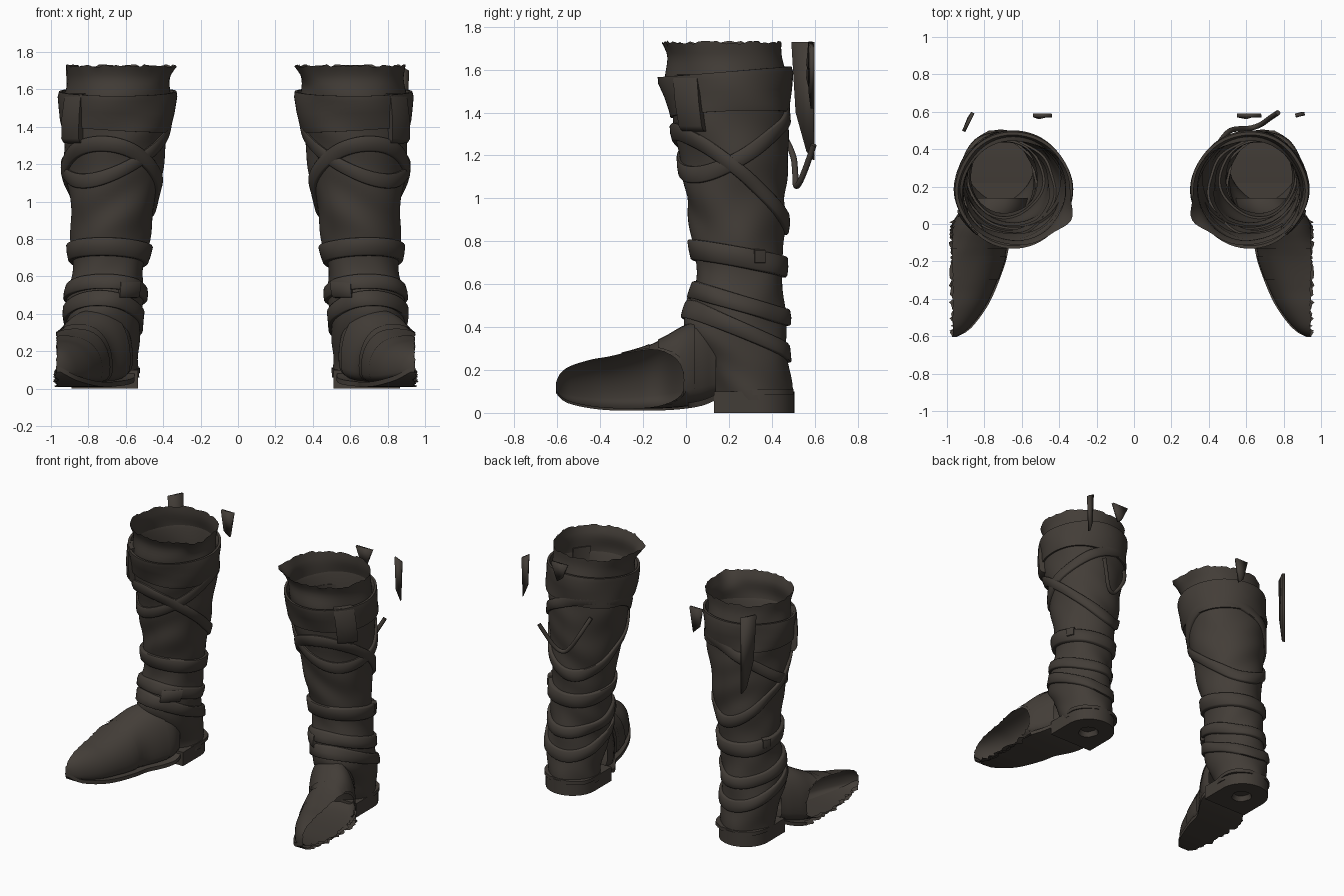
import bpy, bmesh, math, random
from mathutils import Vector

if "Cube" in bpy.data.objects:
    bpy.data.objects.remove(bpy.data.objects["Cube"])

random.seed(4)
leather = bpy.data.materials.new("dark brown leather")
leather.diffuse_color = (0.056, 0.047, 0.039, 1)
leather.use_nodes = True
leather.node_tree.nodes["Principled BSDF"].inputs["Base Color"].default_value = leather.diffuse_color
CUT = 0.945         # outer limit where the feet are sliced open

# shaft: z, xmin, xmax, ymin, ymax (right boot)
SHAFT = [(0.06, .51, .86, .13, .49), (0.15, .51, .87, .11, .49), (0.25, .50, .88, .07, .48),
         (0.38, .495, .895, .00, .465), (0.50, .485, .88, .01, .46), (0.65, .475, .865, .05, .45),
         (0.80, .45, .865, .03, .455), (1.00, .415, .875, .00, .465), (1.20, .375, .90, -.03, .475),
         (1.40, .345, .91, -.07, .475), (1.55, .335, .905, -.09, .465), (1.66, .34, .885, -.09, .45),
         (1.73, .315, .895, -.12, .45)]
# foot: y, centre x, half width, top z, bottom z
FOOT = [(-.605, .985, .05, .16, .09), (-.59, .98, .08, .185, .07), (-.55, .975, .125, .215, .045),
        (-.45, .955, .18, .247, .022), (-.35, .925, .20, .265, .012), (-.20, .86, .19, .305, .01),
        (-.10, .815, .17, .35, .012), (.0, .76, .18, .405, .02), (.08, .715, .175, .42, .035),
        (.16, .69, .15, .40, .065), (.35, .685, .175, .3, .085), (.45, .68, .14, .25, .085),
        (.50, .68, .06, .2, .085)]


def lookup(table, k):
    """Smoothly interpolated row of a table."""
    k = min(max(k, table[0][0]), table[-1][0])
    i = max(j for j in range(len(table) - 1) if table[j][0] <= k)
    a, b = table[i], table[i + 1]
    p, n = table[max(i - 1, 0)], table[min(i + 2, len(table) - 1)]
    h = b[0] - a[0]
    t = (k - a[0]) / h
    out = []
    for c in range(1, len(a)):
        ma = (b[c] - p[c]) / (b[0] - p[0]) * h
        mb = (n[c] - a[c]) / (n[0] - a[0]) * h
        out.append((2*t**3 - 3*t*t + 1) * a[c] + (t**3 - 2*t*t + t) * ma
                   + (3*t*t - 2*t**3) * b[c] + (t**3 - t*t) * mb)
    return out


def shaft_point(th, z, off=0.0):
    x0, x1, y0, y1 = lookup(SHAFT, z)
    wr = 0.004 * math.sin(z * 24 + 2.2 * math.sin(th * 2 + z * 3)) + 0.004 * math.sin(z * 17 + th * 4)
    spout = 0.045 * math.exp(-((th % math.tau - 3.6) / 0.25) ** 2) * max(0, (z - 1.62) / 0.11)
    d = off + wr + spout
    return Vector(((x0 + x1) / 2 + ((x1 - x0) / 2 + d) * math.cos(th),
                   (y0 + y1) / 2 + ((y1 - y0) / 2 + d) * math.sin(th), z))


def grid(rows, ring=True, closed=False, cap0=False, cap1=False):
    """Mesh from rows of points."""
    bm = bmesh.new()
    vs = [[bm.verts.new(p) for p in r] for r in rows]
    n, m = len(vs), len(vs[0])
    for i in range(n if closed else n - 1):
        for j in range(m if ring else m - 1):
            a, b = vs[i], vs[(i + 1) % n]
            bm.faces.new((a[j], a[(j + 1) % m], b[(j + 1) % m], b[j]))
    if cap0:
        bm.faces.new(vs[0][::-1])
    if cap1:
        bm.faces.new(vs[-1])
    bmesh.ops.recalc_face_normals(bm, faces=bm.faces)
    return bm


def finish(bm, name, angle=40):
    me = bpy.data.meshes.new(name)
    bm.to_mesh(me)
    bm.free()
    ob = bpy.data.objects.new(name, me)
    bpy.context.collection.objects.link(ob)
    me.materials.append(leather)
    bpy.context.view_layer.objects.active = ob
    ob.select_set(True)
    bpy.ops.object.shade_smooth_by_angle(angle=math.radians(angle))
    ob.select_set(False)
    return ob


def both(bm, name, angle=40):
    """Slice the outer side open, then make the right part and its mirrored left part."""
    r = bmesh.ops.bisect_plane(bm, geom=bm.verts[:] + bm.edges[:] + bm.faces[:],
                               plane_co=(CUT, 0, 0), plane_no=(1, 0, 0), clear_outer=True)
    for v in r["geom_cut"]:
        if isinstance(v, bmesh.types.BMVert):
            rag = .02 if v.co.z < .09 else .004
            v.co.x += random.uniform(-rag, rag)
    left = bm.copy()
    for v in left.verts:
        v.co.x = -v.co.x - 0.025
    bmesh.ops.reverse_faces(left, faces=left.faces[:])
    finish(bm, "right_" + name, angle)
    finish(left, "left_" + name, angle)


# boot shaft: open wrinkled tube with a ragged rim
N = 80
rows = []
for i in range(71):
    z = 0.06 + 1.665 * i / 70
    rows.append([shaft_point(math.tau * j / N, z) for j in range(N)])
for p in rows[-1]:
    p.z += random.uniform(-.006, .01)
both(grid(rows, cap0=True), "shaft", 60)


def strap(name, mid, amp, phase, w, t, a0=0.0, a1=360.0):
    """Tilted strap wrapped on the shaft, or a patch when the range is partial."""
    full = a1 - a0 >= 360
    n = 72 if full else 8
    rows = []
    for i in range(n if full else n + 1):
        th = math.radians(a0 + (a1 - a0) * i / n)
        z = mid + amp * math.cos(th - math.radians(phase))
        prof = [(-.5, -.012), (-.48, t * .7), (-.4, t), (0, t * 1.1), (.4, t), (.48, t * .7), (.5, -.012)]
        rows.append([shaft_point(th, z + u * w, o) for u, o in prof])
    both(grid(rows, closed=full, cap0=not full, cap1=not full), name, 50)


# wrapped straps
strap("calf_strap_down", 1.09, .22, 285, .085, .018)
strap("calf_strap_up", 1.28, .17, 130, .08, .016)
strap("mid_band", .72, .04, 280, .10, .024)
strap("ankle_strap_upper", .51, .065, 275, .08, .02)
strap("ankle_strap_lower", .38, .105, 280, .085, .018)
strap("side_tab", 1.445, 0, 0, .27, .038, -52, -26)
strap("buckle", .73, 0, 0, .07, .032, 18, 32)
strap("ankle_buckle", .53, 0, 0, .09, .026, 215, 250)

# flared cuff below the rim
rows = []
for j in range(N):
    th = math.tau * j / N
    top = 1.59 + .025 * math.sin(th)
    bot = 1.39 + .02 * math.sin(th + 1)
    prof = [(bot, -.01), (bot, .012), (bot + .03, .016), ((top + bot) / 2, .021), (top - .03, .034),
            (top, .034), (top, .018), (top - .05, -.01)]
    rows.append([shaft_point(th, z, o) for z, o in prof])
both(grid(rows, closed=True), "cuff", 50)


def foot_ring(y, off=0.0, n=40):
    cx, hw, top, bot = lookup(FOOT, y)
    mid = bot + (top - bot) * 0.35
    pts = []
    for j in range(n):
        a = math.tau * j / n
        c, s = math.cos(a), math.sin(a)
        x = cx + (hw + off) * math.copysign(abs(c) ** .8, c)
        z = mid + (top - mid + off) * s if s > 0 else mid - (mid - bot - .01) * abs(s) ** .5
        pts.append((x, y, z))
    return pts


def foot_part(name, y0, y1, off, n, cap=False):
    both(grid([foot_ring(y0 + (y1 - y0) * i / n, off) for i in range(n + 1)], cap0=cap), name, 55)


# foot upper and the overlapping leather layers across it
foot_part("foot", -.605, .14, 0, 44, True)
foot_part("instep_layer", -.13, .04, .007, 8)
foot_part("vamp_layer", -.30, -.17, .005, 6)

# thin sole following the foot outline
rows = []
for i in range(45):
    y = -.605 + 1.105 * i / 44
    cx, hw, top, bot = lookup(FOOT, y)
    rows.append([(cx - hw - .01, y, bot), (cx + hw + .01, y, bot),
                 (cx + hw + .01, y, bot + .026), (cx - hw - .01, y, bot + .026)])
both(grid(rows, cap0=True, cap1=True), "sole", 40)

# heel block with a round recess underneath
outline = [(.51 + .355 * k / 6, .13) for k in range(7)]
outline += [(.6875 + .1775 * math.cos(a), .33 + .175 * math.sin(a))
            for a in [math.pi * k / 20 for k in range(21)]]


def recess_ring(r, z):
    ring = []
    for x, y in outline:
        a = math.atan2(y - .32, x - .685)
        ring.append((.685 + r * math.cos(a), .32 + r * math.sin(a), z))
    return ring


both(grid([recess_ring(.055, .035), recess_ring(.07, 0)] +
          [[(x, y, z) for x, y in outline] for z in (0, .1)], cap0=True, cap1=True), "heel", 35)

# loose hanging leather scraps behind the boots
SCRAPS = {
    "left_long_scrap": [(-.92, .50, 1.73), (-.87, .60, 1.73), (-.87, .60, 1.18), (-.89, .57, 1.22), (-.91, .52, 1.40)],
    "left_small_scrap": [(-.54, .59, 1.70), (-.44, .59, 1.70), (-.47, .59, 1.52), (-.51, .58, 1.56)],
    "right_long_scrap": [(.86, .59, 1.73), (.91, .60, 1.70), (.90, .60, 1.42), (.87, .59, 1.50)],
    "right_small_scrap": [(.55, .59, 1.73), (.68, .59, 1.73), (.63, .59, 1.60), (.60, .58, 1.62)],
}
for name, pts in SCRAPS.items():
    bm = bmesh.new()
    bm.faces.new([bm.verts.new(p) for p in pts])
    ob = finish(bm, name)
    ob.modifiers.new("thickness", "SOLIDIFY").thickness = .02

# dangling strap loop on the right boot
cu = bpy.data.curves.new("right_strap_loop", "CURVE")
cu.dimensions = "3D"
cu.bevel_depth = .014
cu.use_fill_caps = True
sp = cu.splines.new("NURBS")
path = [(.77, .595, 1.25), (.73, .57, 1.17), (.68, .53, 1.07), (.62, .51, 1.05),
        (.56, .51, 1.12), (.50, .50, 1.22), (.46, .44, 1.32)]
sp.points.add(len(path) - 1)
for p, co in zip(sp.points, path):
    p.co = (*co, 1)
sp.use_endpoint_u = True
sp.order_u = 3
cu.materials.append(leather)
bpy.context.collection.objects.link(bpy.data.objects.new("right_strap_loop", cu))
